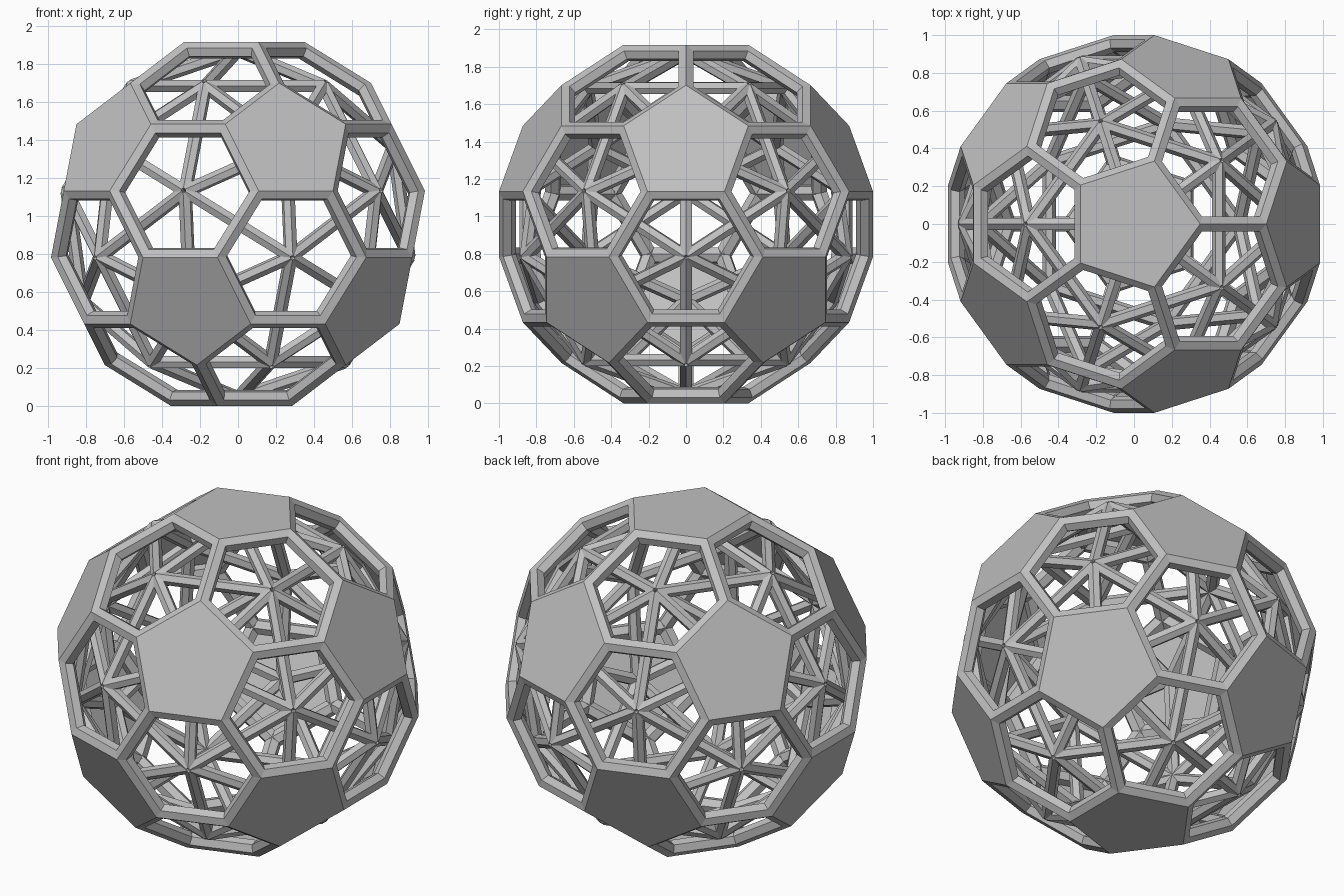
import bpy, bmesh, math
from mathutils import Vector, Matrix
from itertools import combinations

cube = bpy.data.objects.get("Cube")
if cube:
    bpy.data.objects.remove(cube)

RADIUS = 1.0207            # shell corner radius
FRAME_R, BRACE_R = 0.045, 0.036
HUB_RADIUS = 0.915         # inner lattice hubs
PANEL_T = 0.008

grey = bpy.data.materials.new("light_grey")
grey.use_nodes = True
colour = (0.53, 0.53, 0.53, 1)
grey.diffuse_color = colour
grey.node_tree.nodes["Principled BSDF"].inputs["Base Color"].default_value = colour


def neighbours(points):
    """Index pairs at the shortest spacing."""
    pairs = list(combinations(range(len(points)), 2))
    gap = min((points[a] - points[b]).length for a, b in pairs)
    return [(a, b) for a, b in pairs if (points[a] - points[b]).length < gap * 1.01]


def add_bar(bm, a, b, r):
    """Six-sided bar from a to b with one ridge facing outwards."""
    along = (b - a).normalized()
    out = (a + b).normalized()
    side = along.cross(out)
    rings = []
    for end in (a, b):
        rings.append([bm.verts.new(end + r * (math.cos(t) * out + math.sin(t) * side))
                      for t in (i * math.pi / 3 for i in range(6))])
    lo, hi = rings
    for i in range(6):
        j = (i + 1) % 6
        bm.faces.new((lo[i], lo[j], hi[j], hi[i]))
    bm.faces.new(lo[::-1])
    bm.faces.new(hi)


def finish(bm, name):
    bmesh.ops.recalc_face_normals(bm, faces=bm.faces)
    bmesh.ops.translate(bm, verts=bm.verts, vec=(0, 0, centre_z))
    mesh = bpy.data.meshes.new(name)
    bm.to_mesh(mesh)
    bm.free()
    mesh.materials.append(grey)
    obj = bpy.data.objects.new(name, mesh)
    bpy.context.collection.objects.link(obj)


# Twelve panel directions: two poles and two staggered rings of five
axes = [Vector((0, 0, 1)), Vector((0, 0, -1))]
for k in range(5):
    for sign, turn in ((1, 0), (-1, 36)):
        t = math.radians(72 * k + turn)
        axes.append(Vector((2 * math.cos(t), 2 * math.sin(t), sign)) / math.sqrt(5))
links = neighbours(axes)

# Shell corners sit at a third and two thirds of every link
corners, owner = [], []
for a, b in links:
    for p, q in ((a, b), (b, a)):
        corners.append((axes[p] * 2 + axes[q]).normalized() * RADIUS)
        owner.append(p)
centre_z = max(c.z for c in corners)

# Outer frame bars, ridges lying on the shell edges
bm = bmesh.new()
for a, b in neighbours(corners):
    inset = (corners[a] + corners[b]).normalized() * FRAME_R
    add_bar(bm, corners[a] - inset, corners[b] - inset, FRAME_R)
finish(bm, "outer_frame")

# Inner lattice: hubs behind every hexagon and pentagon
hex_hubs = [sum((axes[i] for i in tri), Vector()).normalized() * HUB_RADIUS
            for tri in combinations(range(12), 3)
            if all(pair in links for pair in combinations(tri, 2))]
bm = bmesh.new()
for a, b in neighbours(hex_hubs):
    add_bar(bm, hex_hubs[a], hex_hubs[b], BRACE_R)
for axis in axes:
    for hub in hex_hubs:
        if hub.normalized().dot(axis) > 0.7:
            add_bar(bm, hub, axis * HUB_RADIUS, BRACE_R)
finish(bm, "inner_lattice")

# Pentagon panels flush with the shell
bm = bmesh.new()
for i, axis in enumerate(axes):
    ring = [c for c, o in zip(corners, owner) if o == i]
    u = (ring[0] - axis * ring[0].dot(axis)).normalized()
    v = axis.cross(u)
    ring.sort(key=lambda c: math.atan2(c.dot(v), c.dot(u)))
    top = bm.faces.new([bm.verts.new(c) for c in ring])
    low = bmesh.ops.extrude_face_region(bm, geom=[top], use_keep_orig=True)["geom"]
    bmesh.ops.translate(bm, vec=axis * -PANEL_T,
                        verts=[g for g in low if isinstance(g, bmesh.types.BMVert)])
finish(bm, "pentagon_panels")
